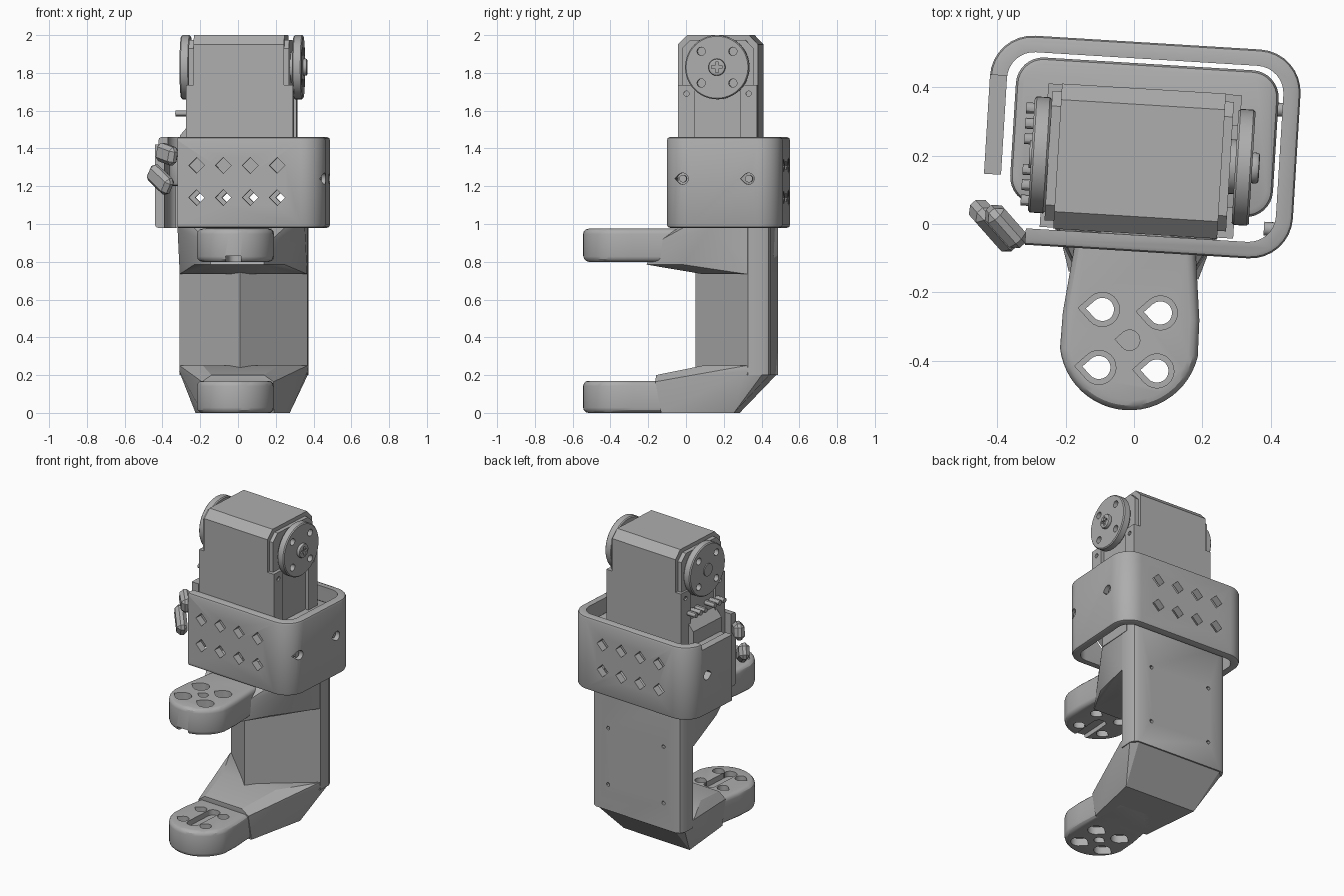
import bpy, bmesh, math
from mathutils import Matrix, Vector

if "Cube" in bpy.data.objects:
    bpy.data.objects.remove(bpy.data.objects["Cube"])

CX = 0.008                      # symmetry axis before the final turn
TURN = Matrix.Rotation(math.radians(-3.5), 4, 'Z')
grey = bpy.data.materials.new("plain_grey")
grey.diffuse_color = (0.42, 0.42, 0.42, 1)
grey.use_nodes = True
grey.node_tree.nodes["Principled BSDF"].inputs["Base Color"].default_value = grey.diffuse_color
parts = []


def finish(name, bm, helper=False):
    bmesh.ops.recalc_face_normals(bm, faces=bm.faces)
    me = bpy.data.meshes.new(name)
    bm.to_mesh(me)
    bm.free()
    ob = bpy.data.objects.new(name, me)
    bpy.context.collection.objects.link(ob)
    ob.hide_render = helper
    if not helper:
        me.materials.append(grey)
        parts.append(ob)
    return ob


def prism(name, pts, a, b, axis='Z', helper=False):
    """Extrude a 2D outline: (x,y) along Z, (y,z) along X, (x,z) along Y."""
    put = {'Z': lambda p, h: (p[0], p[1], h), 'X': lambda p, h: (h, p[0], p[1]),
           'Y': lambda p, h: (p[0], h, p[1])}[axis]
    bm = bmesh.new()
    lo = [bm.verts.new(put(p, a)) for p in pts]
    hi = [bm.verts.new(put(p, b)) for p in pts]
    bm.faces.new(lo)
    bm.faces.new(hi)
    for i in range(len(pts)):
        j = (i + 1) % len(pts)
        bm.faces.new((lo[i], lo[j], hi[j], hi[i]))
    return finish(name, bm, helper)


def hull(name, pts):
    bm = bmesh.new()
    for x, y, z in pts:
        for s in (-1, 1):
            bm.verts.new((CX + s * x, y, z))
    bmesh.ops.convex_hull(bm, input=bm.verts)
    return finish(name, bm)


def rect(x0, x1, y0, y1):
    return [(x0, y0), (x1, y0), (x1, y1), (x0, y1)]


def rounded(x0, x1, y0, y1, r, n=8):
    out = []
    for k, (x, y) in enumerate([(x1 - r, y1 - r), (x0 + r, y1 - r), (x0 + r, y0 + r), (x1 - r, y0 + r)]):
        for i in range(n + 1):
            t = math.pi / 2 * (k + i / n)
            out.append((x + r * math.cos(t), y + r * math.sin(t)))
    return out


def circle(u, v, r, n=32):
    return [(u + r * math.cos(2 * math.pi * i / n), v + r * math.sin(2 * math.pi * i / n)) for i in range(n)]


def teardrop(u, v, r, n=16):
    arc = [math.radians(-135 + 270 * i / n) for i in range(n + 1)]
    return [(u + r * math.cos(t), v + r * math.sin(t)) for t in arc] + [(u - r * 1.42, v)]


def bevel(ob, width, seg=3, angle=50):
    m = ob.modifiers.new("bevel", 'BEVEL')
    m.width, m.segments, m.limit_method, m.angle_limit = width, seg, 'ANGLE', math.radians(angle)


def cut(ob, cutters):
    for c in cutters:
        m = ob.modifiers.new("cut", 'BOOLEAN')
        m.operation, m.object, m.solver = 'DIFFERENCE', c, 'EXACT'


def hole(pts, a, b, axis='Z'):
    return prism("cutter", pts, a, b, axis, True)


# --- arms with round ends, teardrop holes and horn slots
tip = [(CX + 0.205 * math.cos(t), -0.34 + 0.205 * math.sin(t))
       for t in [math.radians(190 + 160 * i / 24) for i in range(25)]]
outline = [(CX - 0.175, 0.1), (CX - 0.175, -0.05), (CX - 0.2, -0.27)] + tip + \
          [(CX + 0.2, -0.27), (CX + 0.175, -0.05), (CX + 0.175, 0.1)]
spots = [(CX + sx * 0.085, -0.34 + sy * 0.085) for sx in (-1, 1) for sy in (-1, 1)]
for name, z0, z1, recess, slot, y0, y1 in (
        ("lower_arm", 0.0, 0.17, (-0.1, 0.05), (0.135, 0.3), -0.47, -0.21),
        ("upper_arm", 0.80, 0.975, (0.93, 1.1), (0.7, 0.83), -0.6, -0.3)):
    arm = prism(name, outline, z0, z1)
    bevel(arm, 0.028)
    cs = [hole(teardrop(x, y, 0.034), z0 - 0.1, z1 + 0.1) for x, y in spots]
    cs += [hole(teardrop(x, y, 0.05), *recess) for x, y in spots]
    cs.append(hole(teardrop(CX, -0.34, 0.03), *recess))
    cs.append(hole(rounded(CX - 0.04, CX + 0.04, y0, y1, 0.035), *slot))
    cut(arm, cs)

# --- column with a ridged front, and the gussets joining the arms
half = [(0.34, 0.35), (0.34, 0.43), (0.327, 0.457), (0.3, 0.47)]
section = [(CX, 0.05)] + [(CX + x, y) for x, y in half] + [(CX - x, y) for x, y in reversed(half)]
column = prism("back_column", section, 0.2, 1.05)
cut(column, [hole(circle(CX + x, z, 0.012, 12), 0.44, 0.6, 'Y') for x in (-0.21, 0.21) for z in (0.37, 0.74)])
hull("lower_gusset", [(0.25, 0.27, 0), (0.19, -0.12, 0), (0.19, -0.15, 0.165), (0.14, -0.15, 0.2),
                      (0.34, 0.33, 0.22), (0.34, 0.43, 0.21), (0.3, 0.47, 0.21),
                      (0.2, 0.1, 0.25), (0.338, 0.34, 0.25)])
hull("upper_gusset", [(0.338, 0.34, 0.735), (0.338, 0.42, 0.735), (0.2, 0.1, 0.735), (0.14, -0.2, 0.785),
                      (0.24, 0.0, 0.785), (0.338, 0.43, 0.98), (0.338, 0.15, 0.98),
                      (0.24, 0.0, 0.98), (0.175, -0.03, 0.98), (0.16, -0.15, 0.9)])

# --- sleeve with diamond vents, screw holes and an open front left corner
sleeve = prism("sleeve", rounded(-0.447, 0.463, -0.08, 0.532, 0.125), 0.98, 1.46)
bevel(sleeve, 0.015, 2)
d = 0.042
cs = [hole(rounded(-0.397, 0.413, -0.032, 0.484, 0.08), 0.9, 1.6)]
for x in (-0.215, -0.073, 0.07, 0.212):
    for z in (1.14, 1.31):
        cs.append(hole([(x - d, z), (x, z - d), (x + d, z), (x, z + d)], -0.3, 0.7, 'Y'))
for y in (0.01, 0.36):
    cs.append(hole(teardrop(y, 1.24, 0.03), -0.6, 0.6, 'X'))
cs.append(hole([(-0.6, -0.2), (-0.315, -0.2), (-0.315, 0.02), (-0.38, 0.12), (-0.6, 0.12)], 0.9, 1.6))
cs.append(hole(rect(-0.6, -0.32, 0.0, 0.41), 1.42, 1.6))
cut(sleeve, cs)
for y in (0.01, 0.36):
    prism("sleeve_screw", circle(y, 1.24, 0.02, 16), 0.38, 0.44, 'X')

# --- strap hooks across the open corner
for i, (c, length, tilt) in enumerate((((-0.375, -0.03, 1.37), 0.14, 14), ((-0.41, -0.03, 1.235), 0.18, 33))):
    bm = bmesh.new()
    bmesh.ops.create_cube(bm, size=1)
    m = Matrix.Translation(c) @ Matrix.Rotation(math.radians(-45), 4, 'Z') @ \
        Matrix.Rotation(math.radians(tilt), 4, 'Y') @ Matrix.Diagonal((length, 0.065, 0.1, 1))
    bmesh.ops.transform(bm, matrix=m, verts=bm.verts)
    bevel(finish("strap_hook", bm), 0.022, 1)

# --- inner cradle
cradle = prism("inner_cradle", rounded(-0.37, 0.4, 0.04, 0.47, 0.08), 1.2, 1.38)
bevel(cradle, 0.02, 2)
for x in (-0.34, 0.30):
    prism("cradle_post", rect(x, x + 0.05, 0.16, 0.4), 0.98, 1.22)

# --- motor body
prism("motor_body", [(-0.028, 1.2), (0.397, 1.2), (0.397, 1.95), (0.35, 2.0), (0.022, 2.0), (-0.028, 1.95)],
      -0.235, 0.245, 'X')
prism("motor_end_caps", [(-0.005, 1.2), (0.374, 1.2), (0.374, 1.93), (0.33, 1.975), (0.04, 1.975), (-0.005, 1.93)],
      -0.262, 0.27, 'X')
for y in (-0.025, 0.305):
    lug = prism("motor_lug", rect(y, y + 0.09, 1.2, 1.735), -0.275, 0.292, 'X')
    cut(lug, [hole(circle(y + 0.045, 1.69, 0.014, 12), a, b, 'X') for a, b in ((-0.4, -0.265), (0.28, 0.4))])
prism("socket_block", [(-0.31, 1.3), (-0.25, 1.3), (-0.25, 1.54), (-0.31, 1.47)], 0.05, 0.32, 'Y')
for y in (0.05, 0.095, 0.14, 0.23, 0.275, 0.32):
    prism("socket_pin", circle(y, 1.585, 0.016, 12), -0.335, -0.25, 'X')

# --- output discs
for side, a, b in ((1, 0.285, 0.335), (-1, -0.312, -0.262)):
    disc = prism("output_disc", circle(0.185, 1.83, 0.17, 48), a, b, 'X')
    bevel(disc, 0.006, 1)
    cut(disc, [hole(circle(0.185 + sy * 0.084, 1.83 + sz * 0.084, 0.022, 16), a - 0.005, b + 0.005, 'X')
               for sy in (-1, 1) for sz in (-1, 1)])
    prism("disc_axle", circle(0.185, 1.83, 0.08), min(side * 0.25, a), max(side * 0.25, b - 0.01), 'X')
hub = prism("hub_screw", circle(0.185, 1.83, 0.045), 0.33, 0.356, 'X')
bevel(hub, 0.008, 2)
cut(hub, [hole(rect(0.185 - w, 0.185 + w, 1.83 - h, 1.83 + h), 0.342, 0.4, 'X')
          for w, h in ((0.028, 0.008), (0.008, 0.028))])
prism("rear_hub", circle(0.185, 1.83, 0.04), -0.318, -0.3, 'X')

# --- bake modifiers, remove cutters, turn everything and smooth
bpy.context.view_layer.update()
deps = bpy.context.evaluated_depsgraph_get()
baked = [bpy.data.meshes.new_from_object(o.evaluated_get(deps)) for o in parts]
for o, me in zip(parts, baked):
    o.modifiers.clear()
    o.data = me
    me.materials.clear()
    me.materials.append(grey)
    me.polygons.foreach_set("material_index", [0] * len(me.polygons))
    me.transform(TURN)
for o in [o for o in bpy.data.objects if o.hide_render]:
    bpy.data.objects.remove(o)
for o in parts:
    o.select_set(True)
bpy.context.view_layer.objects.active = parts[0]
bpy.ops.object.shade_smooth_by_angle(angle=math.radians(30))
